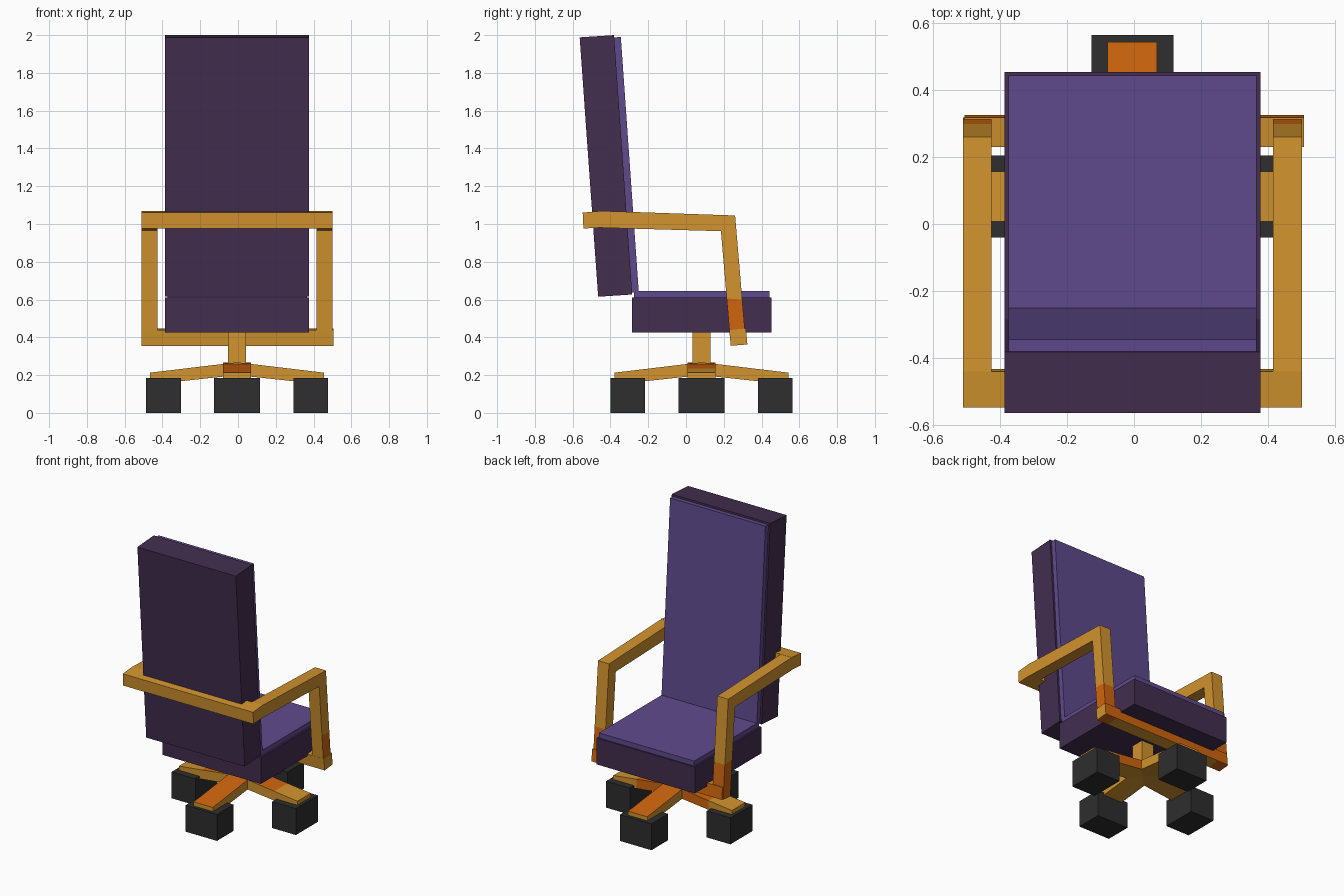
import bpy, bmesh
from mathutils import Vector

if "Cube" in bpy.data.objects:
    bpy.data.objects.remove(bpy.data.objects["Cube"])


def material(name, r, g, b):
    lin = [((c / 255 + 0.055) / 1.055) ** 2.4 for c in (r, g, b)]
    m = bpy.data.materials.new(name)
    m.diffuse_color = (*lin, 1)
    m.use_nodes = True
    m.node_tree.nodes["Principled BSDF"].inputs["Base Color"].default_value = m.diffuse_color
    return m


DARK = material("dark purple", 66, 46, 79)
PURPLE = material("purple", 95, 74, 140)
AMBER = material("amber wood", 209, 147, 46)
ORANGE = material("orange wood", 207, 101, 14)
BLACK = material("black rubber", 46, 46, 46)
CX, CY = -0.005, 0.082


def prism(name, profile, lo, hi, mats, axis="x", cuts=(), rule=None):
    """Extrude a profile along x (y,z points) or along y (x,z points)."""
    bm = bmesh.new()
    rings = []
    for d in (lo, hi):
        rings.append([bm.verts.new((d, a, z) if axis == "x" else (a, d, z))
                      for a, z in profile])
    bm.faces.new(rings[0])
    bm.faces.new(rings[1][::-1])
    n = len(profile)
    for i in range(n):
        j = (i + 1) % n
        bm.faces.new((rings[0][i], rings[0][j], rings[1][j], rings[1][i]))
    for co, no in cuts:
        bmesh.ops.bisect_plane(bm, geom=bm.verts[:] + bm.edges[:] + bm.faces[:],
                               plane_co=co, plane_no=no)
    bmesh.ops.recalc_face_normals(bm, faces=bm.faces)
    bm.normal_update()
    if rule:
        for f in bm.faces:
            f.material_index = int(rule(f.calc_center_median(), f.normal))
    me = bpy.data.meshes.new(name)
    bm.to_mesh(me)
    bm.free()
    for m in mats:
        me.materials.append(m)
    ob = bpy.data.objects.new(name, me)
    bpy.context.collection.objects.link(ob)
    return ob


def box(name, x0, x1, y0, y1, z0, z1, mat):
    return prism(name, [(y0, z0), (y1, z0), (y1, z1), (y0, z1)], x0, x1, [mat])


# Seat and cushion
box("seat", -0.386, 0.377, -0.285, 0.453, 0.425, 0.61, DARK)
box("seat_cushion", -0.374, 0.365, -0.275, 0.443, 0.60, 0.645, PURPLE)

# Leaning backrest with its pad
prism("backrest", [(-0.465, 0.615), (-0.285, 0.627), (-0.381, 2.0), (-0.563, 1.988)],
      -0.386, 0.377, [DARK])
prism("backrest_pad", [(-0.30, 0.637), (-0.25, 0.64), (-0.345, 1.99), (-0.39, 1.987)],
      -0.374, 0.365, [PURPLE])

# Arm frame: side rails, front legs (lower part orange), rear bar, under-seat bar
for side, x0, x1 in (("left", -0.51, -0.425), ("right", 0.415, 0.50)):
    prism(side + "_armrest", [(-0.44, 1.069), (-0.44, 0.98), (0.185, 0.962), (0.26, 1.045)],
          x0, x1, [AMBER])
    prism(side + "_arm_leg", [(0.26, 1.045), (0.185, 0.962), (0.237, 0.355), (0.318, 0.362)],
          x0, x1, [AMBER, ORANGE],
          cuts=[(Vector((0, 0, 0.625)), Vector((0, 0.087, 1)))],
          rule=lambda c, n: c.z < 0.62 and n.y > -0.5)
prism("rear_bar", [(-0.547, 1.06), (-0.44, 1.07), (-0.432, 0.982), (-0.543, 0.976)],
      -0.51, 0.50, [AMBER])
prism("under_seat_bar", [(0.237, 0.355), (0.325, 0.363), (0.317, 0.447), (0.229, 0.438)],
      -0.505, 0.506, [AMBER, ORANGE], rule=lambda c, n: n.y > 0.5)

# Column
box("column", CX - 0.047, CX + 0.047, CY - 0.047, CY + 0.047, 0.21, 0.43, AMBER)


# Crossed base spokes with orange faces
def bow(c, r=0.46):
    return [(c - r, 0.15), (c - r, 0.213), (c, 0.268), (c + r, 0.213), (c + r, 0.15), (c, 0.2)]


prism("base_spoke_front_back", bow(CY), CX - 0.074, CX + 0.074, [AMBER, ORANGE],
      rule=lambda c, n: n.z > 0.5)
prism("base_spoke_sideways", bow(CX), CY - 0.074, CY + 0.074, [AMBER, ORANGE], axis="y",
      cuts=[(Vector((CX + s * 0.28, 0, 0)), Vector((1, 0, 0))) for s in (-1, 1)],
      rule=lambda c, n: abs(c.x - CX) < 0.28 and (n.z > 0.5 or n.y > 0.5))

# Square casters
for name, dx, dy in (("front", 0, -1), ("back", 0, 1), ("left", -1, 0), ("right", 1, 0)):
    hx, hy = (0.092, 0.122) if dx else (0.122, 0.092)
    x, y = CX + dx * 0.39, CY + dy * 0.39
    box(name + "_caster", x - hx, x + hx, y - hy, y + hy, 0, 0.185, BLACK)
